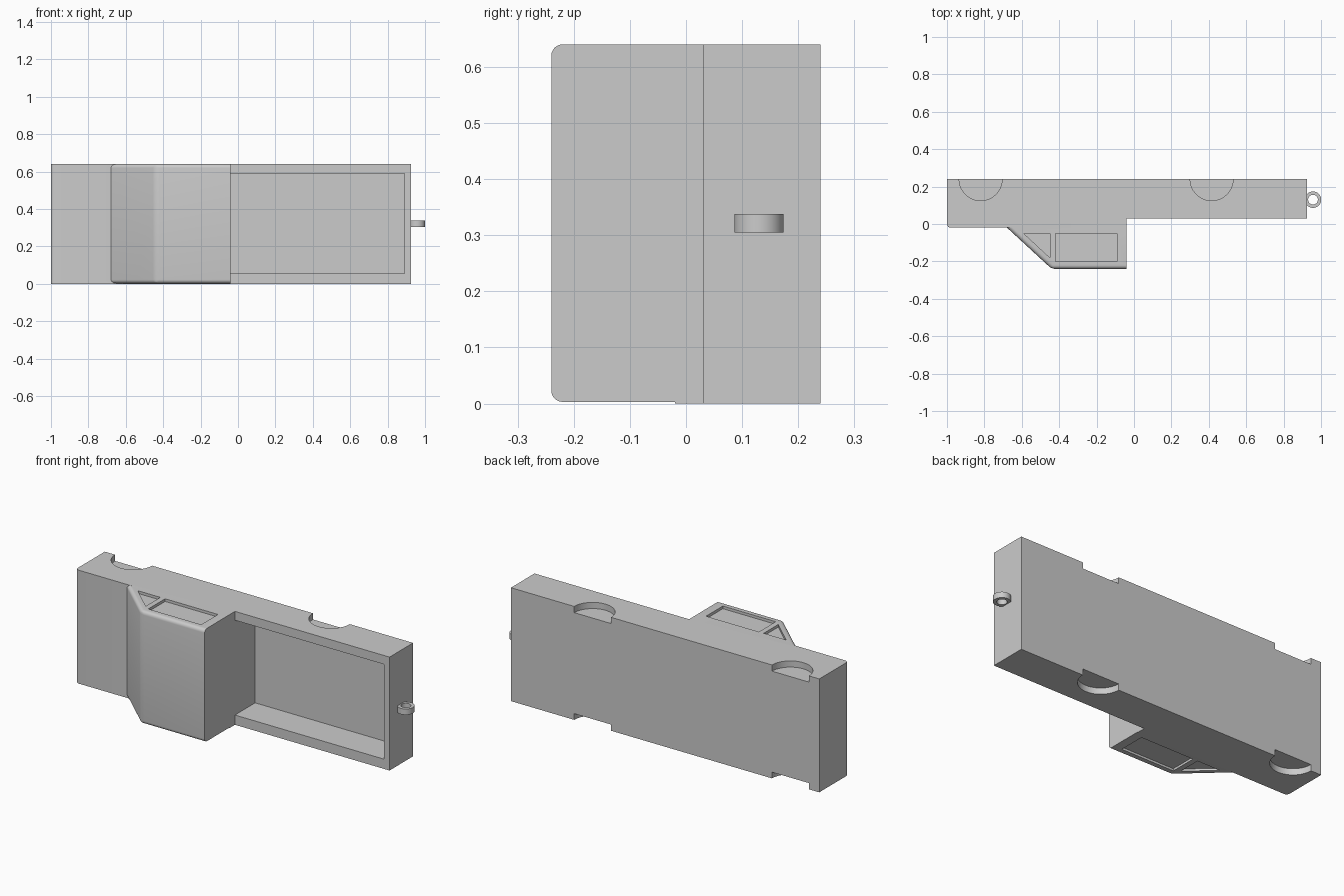
import bpy, bmesh, math

if "Cube" in bpy.data.objects:
    bpy.data.objects.remove(bpy.data.objects["Cube"])


def prism(name, pts, z0, z1, bevel_at=None, radius=0.02):
    """Extrude an x/y outline from z0 to z1; bevel_at picks edges by midpoint."""
    bm = bmesh.new()
    face = bm.faces.new([bm.verts.new((x, y, z0)) for x, y in pts])
    ext = bmesh.ops.extrude_face_region(bm, geom=[face])
    for v in ext["geom"]:
        if isinstance(v, bmesh.types.BMVert):
            v.co.z = z1
    bmesh.ops.recalc_face_normals(bm, faces=bm.faces[:])
    if bevel_at:
        edges = [e for e in bm.edges if bevel_at(e.verts[0].co, e.verts[1].co)]
        bmesh.ops.bevel(bm, geom=edges, offset=radius, segments=6,
                        profile=0.5, affect='EDGES')
    mesh = bpy.data.meshes.new(name)
    bm.to_mesh(mesh)
    bm.free()
    obj = bpy.data.objects.new(name, mesh)
    bpy.context.collection.objects.link(obj)
    return obj


def combine(target, tool, operation):
    mod = target.modifiers.new("bool", 'BOOLEAN')
    mod.operation, mod.solver, mod.object = operation, 'EXACT', tool
    bpy.context.view_layer.objects.active = target
    bpy.ops.object.modifier_apply(modifier=mod.name)
    bpy.data.objects.remove(tool, do_unlink=True)


def circle(cx, cy, r, n=48):
    return [(cx + r * math.cos(2 * math.pi * i / n),
             cy + r * math.sin(2 * math.pi * i / n)) for i in range(n)]


def smooth(obj):
    bpy.ops.object.select_all(action='DESELECT')
    obj.select_set(True)
    bpy.context.view_layer.objects.active = obj
    bpy.ops.object.shade_smooth_by_angle(angle=math.radians(30))


H = 0.64

# Truck body lying on its side: hood, cab base and bed
body = prism("truck_body",
             [(-1, 0.24), (-1, -0.02), (-0.04, -0.02), (-0.04, 0.03),
              (0.925, 0.03), (0.925, 0.24)], 0, H,
             lambda a, b: max(a.x, b.x) < -0.99 and max(a.y, b.y) < 0)

# Cab with rounded roof and windshield edges
def cab_edge(a, b):
    along = abs(a.z - b.z) < 1e-5
    roof = a.y < -0.23 and b.y < -0.23
    slope = min(a.x, b.x) < -0.7 and max(a.x, b.x) < -0.4 and a.y != b.y
    corner = not along and roof and a.x < -0.4
    return (along and (roof and a.x != b.x or slope)) or corner


cab = prism("cab", [(-0.733, 0.03), (-0.44, -0.24), (-0.04, -0.24), (-0.04, 0.03)],
            0.003, H, cab_edge)
combine(body, cab, 'UNION')

# Open bed
combine(body, prism("bed_cutter", [(-0.04, -0.1), (0.89, -0.1), (0.89, 0.21), (-0.04, 0.21)],
                    0.055, 0.59), 'DIFFERENCE')

# Wheel wells and side windows, on both sides
rect = [(-0.42, -0.20), (-0.09, -0.20), (-0.09, -0.05), (-0.42, -0.05)]
tri = [(-0.59, -0.05), (-0.45, -0.05), (-0.45, -0.18)]
recesses = [(circle(-0.82, 0.24, 0.115), 0.035), (circle(0.415, 0.24, 0.115), 0.035),
            (rect, 0.015), (tri, 0.015)]
for pts, depth in recesses:
    combine(body, prism("low_cutter", pts, -0.1, depth), 'DIFFERENCE')
    combine(body, prism("high_cutter", pts, H - depth, H + 0.1), 'DIFFERENCE')
smooth(body)

# Tow ring on the tailgate
ring = prism("tow_ring", circle(0.957, 0.13, 0.044), 0.305, 0.338)
combine(ring, prism("ring_hole", circle(0.957, 0.13, 0.026), 0.2, 0.4), 'DIFFERENCE')
smooth(ring)
